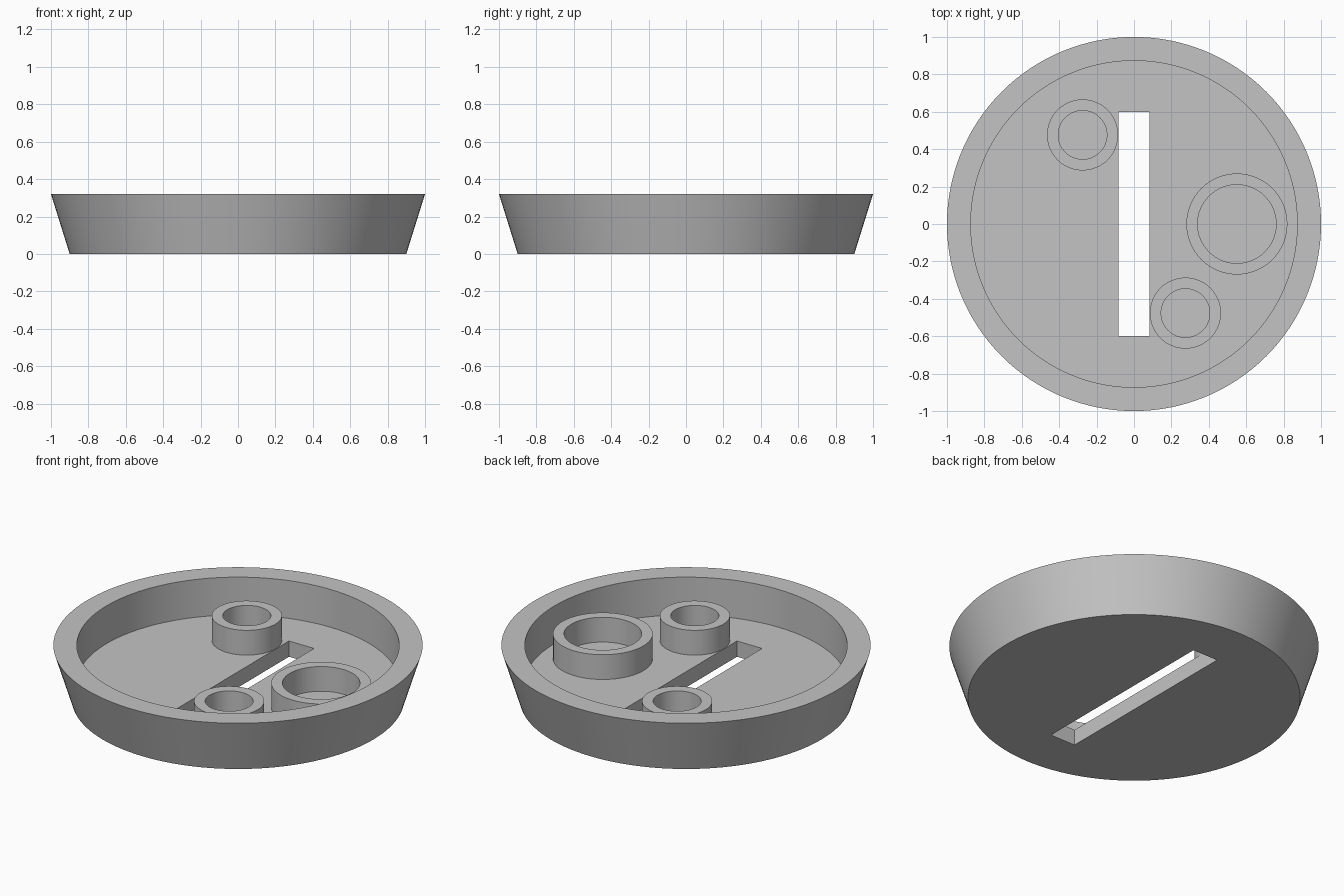
import bpy
import bmesh
from math import radians, sin, cos, tau

default = bpy.data.objects.get("Cube")
if default:
    bpy.data.objects.remove(default, do_unlink=True)

GREY = (0.55, 0.55, 0.55, 1)
grey = bpy.data.materials.new("plain_grey")
grey.use_nodes = True
grey.diffuse_color = GREY
grey.node_tree.nodes["Principled BSDF"].inputs["Base Color"].default_value = GREY

HEIGHT, FLOOR, RING_TOP = 0.32, 0.094, 0.242


def add_object(name, bm):
    bmesh.ops.recalc_face_normals(bm, faces=bm.faces)
    mesh = bpy.data.meshes.new(name)
    bm.to_mesh(mesh)
    bm.free()
    obj = bpy.data.objects.new(name, mesh)
    bpy.context.collection.objects.link(obj)
    mesh.materials.append(grey)
    return obj


def activate(obj):
    bpy.ops.object.select_all(action='DESELECT')
    obj.select_set(True)
    bpy.context.view_layer.objects.active = obj


def smooth(obj):
    activate(obj)
    bpy.ops.object.shade_smooth_by_angle(angle=radians(30))


def lathe(name, profile, segments, closed, centre=(0, 0)):
    """Turn an (r, z) profile about a vertical axis; open ends get flat caps."""
    bm = bmesh.new()
    loops = [[bm.verts.new((centre[0] + r * cos(tau * i / segments),
                            centre[1] + r * sin(tau * i / segments), z))
              for i in range(segments)] for r, z in profile]
    pairs = list(zip(loops, loops[1:]))
    if closed:
        pairs.append((loops[-1], loops[0]))
    else:
        bm.faces.new(loops[0])
        bm.faces.new(loops[-1])
    for a, b in pairs:
        for i in range(segments):
            j = (i + 1) % segments
            bm.faces.new((a[i], a[j], b[j], b[i]))
    return add_object(name, bm)


# Tapered dish with a straight-walled recess
dish = lathe("dish", [(0.9, 0), (1, HEIGHT), (0.873, HEIGHT), (0.873, FLOOR)], 128, False)

# Long slot cut through the floor
bm = bmesh.new()
bmesh.ops.create_cube(bm, size=1)
bmesh.ops.scale(bm, vec=(0.166, 1.2, 0.4), verts=bm.verts)
cutter = add_object("slot_cutter", bm)
cutter.hide_render = True
cut = dish.modifiers.new("slot", 'BOOLEAN')
cut.operation = 'DIFFERENCE'
cut.solver = 'EXACT'
cut.object = cutter
activate(dish)
bpy.ops.object.modifier_apply(modifier=cut.name)
bpy.data.objects.remove(cutter, do_unlink=True)
smooth(dish)

# Three hollow bosses standing on the floor, equally far from the centre
for name, angle, outer, inner in (("large_boss", 0, 0.27, 0.21),
                                  ("back_boss", 120, 0.19, 0.13),
                                  ("front_boss", 300, 0.19, 0.13)):
    a = radians(angle)
    base = FLOOR - 0.01
    profile = [(outer, base), (outer, RING_TOP), (inner, RING_TOP), (inner, base)]
    smooth(lathe(name, profile, 64, True, (0.55 * cos(a), 0.55 * sin(a))))
